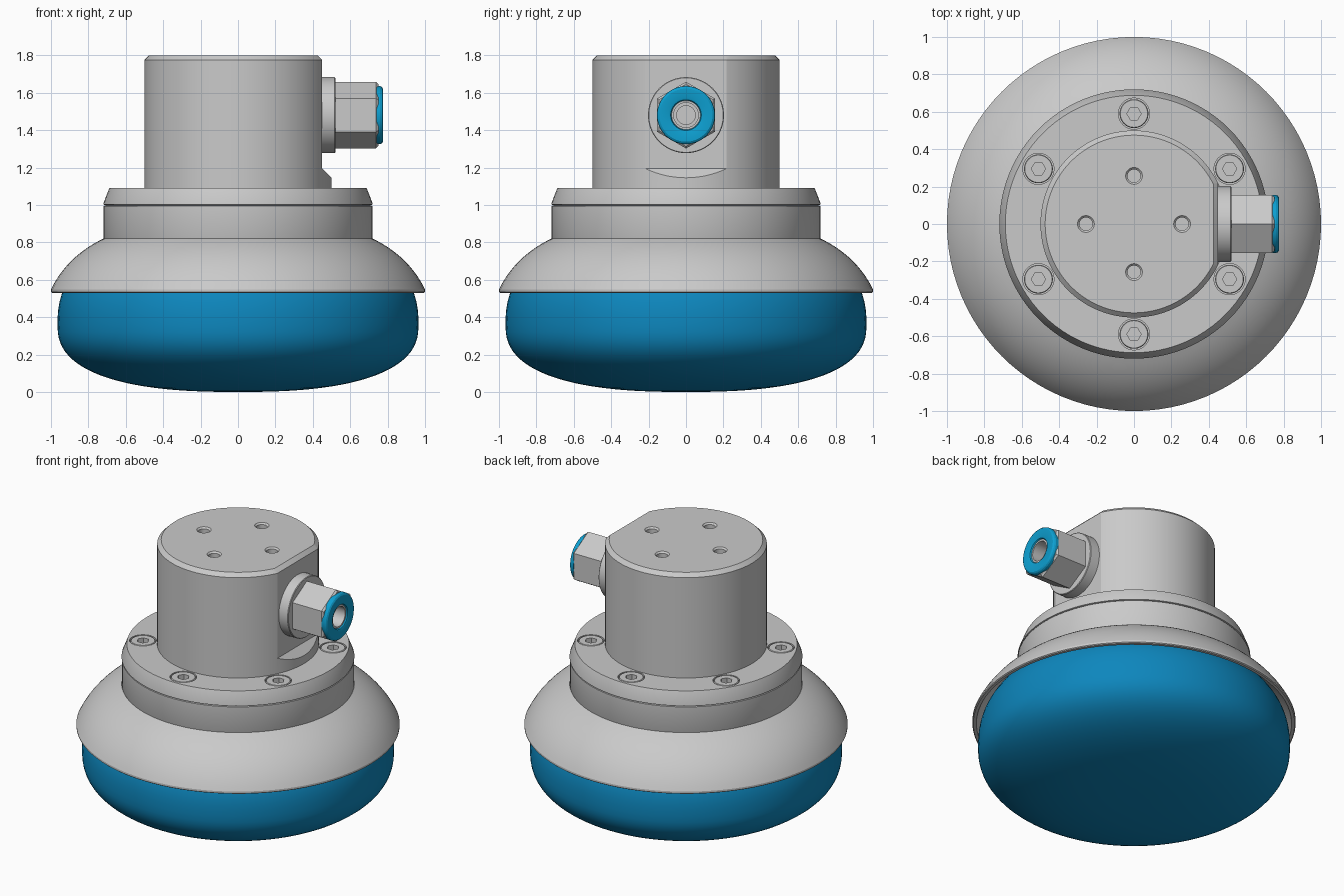
import bpy, bmesh, math
from mathutils import Matrix, Vector

if "Cube" in bpy.data.objects:
    bpy.data.objects.remove(bpy.data.objects["Cube"])


def material(name, rgb):
    m = bpy.data.materials.new(name)
    m.use_nodes = True
    m.diffuse_color = (*rgb, 1)
    bsdf = next(n for n in m.node_tree.nodes if n.type == 'BSDF_PRINCIPLED')
    bsdf.inputs["Base Color"].default_value = (*rgb, 1)
    return m


grey = material("light grey", (0.59, 0.59, 0.59))
blue = material("cushion blue", (0.004, 0.24, 0.51))
bright = material("collet blue", (0.004, 0.35, 0.64))


def ring_radius(r, angle, is_hex):
    if not is_hex:
        return r
    return r * math.cos(math.pi / 6) / math.cos(angle % (math.pi / 3) - math.pi / 6)


def lathe(name, profile, mat=grey, segs=96, closed=False, at=(0, 0, 0), along_x=False):
    """Turn (radius, height[, hex]) points about z; closed profiles make hollow rings."""
    bm = bmesh.new()
    rings = []
    for p in profile:
        ring = []
        for i in range(segs):
            a = math.tau * i / segs
            r = ring_radius(p[0], a + 1e-9, len(p) > 2)
            ring.append(bm.verts.new((r * math.cos(a), r * math.sin(a), p[1])))
        rings.append(ring)
    pairs = list(zip(rings, rings[1:]))
    if closed:
        pairs.append((rings[-1], rings[0]))
    else:
        bm.faces.new(rings[0])
        bm.faces.new(rings[-1])
    for lo, hi in pairs:
        for i in range(segs):
            j = (i + 1) % segs
            bm.faces.new((lo[i], lo[j], hi[j], hi[i]))
    return finish(name, bm, mat, at, along_x)


def finish(name, bm, mat, at=(0, 0, 0), along_x=False):
    bmesh.ops.recalc_face_normals(bm, faces=bm.faces)
    turn = Matrix.Rotation(math.pi / 2, 4, 'Y') if along_x else Matrix()
    bm.transform(Matrix.Translation(at) @ turn)
    mesh = bpy.data.meshes.new(name)
    bm.to_mesh(mesh)
    bm.free()
    mesh.materials.append(mat)
    ob = bpy.data.objects.new(name, mesh)
    bpy.context.collection.objects.link(ob)
    return ob


def activate(ob):
    bpy.ops.object.select_all(action='DESELECT')
    ob.select_set(True)
    bpy.context.view_layer.objects.active = ob


def cut(ob, cutters):
    for c in cutters:
        activate(ob)
        mod = ob.modifiers.new("cut", 'BOOLEAN')
        mod.operation = 'DIFFERENCE'
        mod.solver = 'EXACT'
        mod.object = c
        bpy.ops.object.modifier_apply(modifier=mod.name)
        bpy.data.objects.remove(c)


def polar(radius, count, start, z):
    for i in range(count):
        a = start + math.tau * i / count
        yield (radius * math.cos(a), radius * math.sin(a), z)


def extrude_y(name, outline, half):
    bm = bmesh.new()
    face = bm.faces.new([bm.verts.new((x, -half, z)) for x, z in outline])
    out = bmesh.ops.extrude_face_region(bm, geom=[face])
    verts = [v for v in out["geom"] if isinstance(v, bmesh.types.BMVert)]
    bmesh.ops.translate(bm, verts=verts, vec=(0, 2 * half, 0))
    return finish(name, bm, grey)


def bezier(a, b, c, n=14):
    a, b, c = Vector(a), Vector(b), Vector(c)
    return [tuple(a.lerp(b, i / n).lerp(b.lerp(c, i / n), i / n)) for i in range(n + 1)]


# Cushion: rounded flat-bottomed pad
W, MID = 0.965, 0.36
cushion = []
for i in range(1, 25):
    t = math.pi / 2 * (1 - i / 24)
    cushion.append((W * math.cos(t) ** 0.8, MID * (1 - math.sin(t) ** 0.8)))
for z in (0.40, 0.44, 0.48, 0.52, 0.56, 0.60, 0.62):
    cushion.append((W * (1 - ((z - MID) / 0.51) ** 2.5) ** 0.4, z))
lathe("cushion", cushion, blue)

# Skirt: thin flared shell with a lip
outer = bezier((0.72, 0.82), (0.915, 0.725), (1.0, 0.548))
inner = bezier((0.975, 0.53), (0.89, 0.69), (0.69, 0.78))
lathe("skirt", outer + [(1.0, 0.535), (0.994, 0.53)] + inner, closed=True)

# Lower ring and flange
lathe("lower_ring", [(0.70, 0.77), (0.718, 0.815), (0.718, 0.994), (0.708, 0.997), (0.708, 1.0)])
flange = lathe("flange", [(0.708, 0.998), (0.72, 1.002), (0.72, 1.008), (0.688, 1.09)])
cut(flange, [lathe("bore", [(0.083, 1.03), (0.083, 1.2)], segs=48, at=p)
             for p in polar(0.59, 6, math.pi / 6, 0)])

# Hex-socket screws set flush in the flange
for p in polar(0.59, 6, math.pi / 6, 1.09):
    lathe("flange_screw", [(0.077, -0.06), (0.077, -0.006), (0.073, 0), (0.038, 0, True),
                           (0.038, -0.035, True)], segs=48, at=p)

# Upper body with a side flat and threaded holes
body = lathe("upper_body", [(0.5, 1.08), (0.5, 1.775), (0.475, 1.8)])
cut(body, [extrude_y("flat", [(0.425, 1.9), (0.425, 1.8), (0.45, 1.775), (0.45, 1.195),
                              (0.56, 1.085), (0.7, 1.085), (0.7, 1.9)], 0.4)])
cut(body, [lathe("hole", [(0.035, -0.16), (0.035, -0.01), (0.045, 0), (0.045, 0.1)],
                 segs=32, at=p) for p in polar(0.257, 4, 0, 1.8)])

# Side fitting: collar, hex nut with inner tube, push-in collet
centre = (0, 0, 1.48)
lathe("fitting_collar", [(0.203, 0.44), (0.203, 0.516), (0.199, 0.52)], at=centre, along_x=True)
lathe("fitting_nut", [(0.178, 0.51, True), (0.178, 0.738, True), (0.166, 0.75, True),
                      (0.08, 0.75), (0.077, 0.763), (0.066, 0.763), (0.066, 0.62),
                      (0.05, 0.62), (0.05, 0.54)], at=centre, along_x=True)
lathe("fitting_collet", [(0.078, 0.74), (0.155, 0.74), (0.155, 0.76), (0.151, 0.769),
                         (0.142, 0.775), (0.092, 0.775), (0.082, 0.771), (0.078, 0.764)],
      bright, closed=True, at=centre, along_x=True)

# Smooth curved faces, keep edges sharp
for ob in [o for o in bpy.context.collection.objects if o.type == 'MESH']:
    activate(ob)
    bpy.ops.object.shade_smooth_by_angle(angle=math.radians(22))
